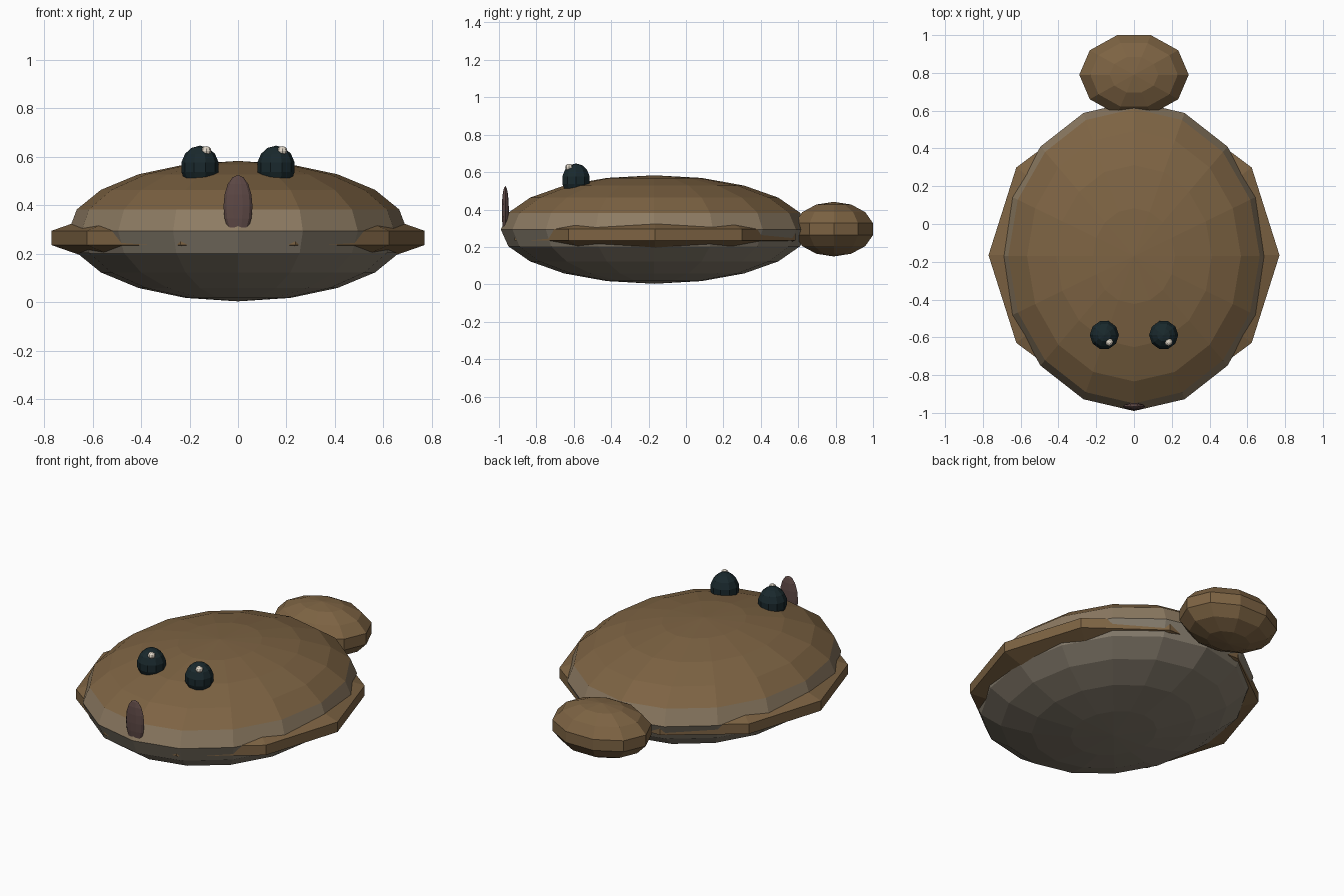
import bpy, bmesh
from math import sin, cos, pi

if "Cube" in bpy.data.objects:
    bpy.data.objects.remove(bpy.data.objects["Cube"])


def material(name, rgb):
    m = bpy.data.materials.new(name)
    m.diffuse_color = (*rgb, 1)
    m.use_nodes = True
    m.node_tree.nodes["Principled BSDF"].inputs["Base Color"].default_value = m.diffuse_color
    return m


BROWN = material("brown", (0.205, 0.125, 0.056))
TAN = material("tan", (0.27, 0.20, 0.125))
GREY = material("grey_belly", (0.24, 0.205, 0.155))
BLACK = material("eye_black", (0.010, 0.022, 0.026))
CREAM = material("cream", (0.75, 0.68, 0.58))
DARK = material("dark_snout", (0.11, 0.065, 0.06))


def ellipsoid(name, centre, radii, segs, rings, mats, pick=None):
    """Flat-shaded ellipsoid with its first meridian on +x."""
    cx, cy, cz = centre
    rx, ry, rz = radii
    bm = bmesh.new()
    bottom = bm.verts.new((cx, cy, cz - rz))
    top = bm.verts.new((cx, cy, cz + rz))
    rows = []
    for j in range(1, rings):
        lat = -pi / 2 + pi * j / rings
        rows.append([bm.verts.new((cx + rx * cos(lat) * cos(2 * pi * i / segs),
                                   cy + ry * cos(lat) * sin(2 * pi * i / segs),
                                   cz + rz * sin(lat))) for i in range(segs)])
    for i in range(segs):
        k = (i + 1) % segs
        bm.faces.new((bottom, rows[0][k], rows[0][i]))
        bm.faces.new((top, rows[-1][i], rows[-1][k]))
        for a, b in zip(rows, rows[1:]):
            bm.faces.new((a[i], a[k], b[k], b[i]))
    if pick:
        for f in bm.faces:
            f.material_index = pick(f.calc_center_median().z)
    me = bpy.data.meshes.new(name)
    bm.to_mesh(me)
    bm.free()
    for m in mats:
        me.materials.append(m)
    ob = bpy.data.objects.new(name, me)
    bpy.context.collection.objects.link(ob)
    return ob


# Body: brown back, pale band, grey belly
ellipsoid("body", (0, -0.17, 0.293), (0.70, 0.82, 0.29), 16, 10,
          [BROWN, TAN, GREY],
          lambda z: 2 if z < 0.293 else (1 if z < 0.385 else 0))

# Thin disc that forms both side fins
ellipsoid("side_fins", (0, -0.165, 0.265), (0.79, 0.81, 0.133), 10, 7, [BROWN])

# Rounded tail
ellipsoid("tail", (0, 0.79, 0.295), (0.297, 0.226, 0.146), 10, 7, [BROWN])

# Eyes with highlights
for side, label in ((-1, "right"), (1, "left")):
    x = 0.157 * side
    ellipsoid(label + "_eye", (x, -0.588, 0.557), (0.079, 0.079, 0.089),
              10, 7, [BLACK])
    ellipsoid(label + "_eye_highlight", (x + 0.026, -0.625, 0.625),
              (0.021, 0.021, 0.019), 8, 6, [CREAM])

# Thin upright snout
ellipsoid("snout", (0, -0.966, 0.395), (0.06, 0.02, 0.13), 10, 8, [DARK])
